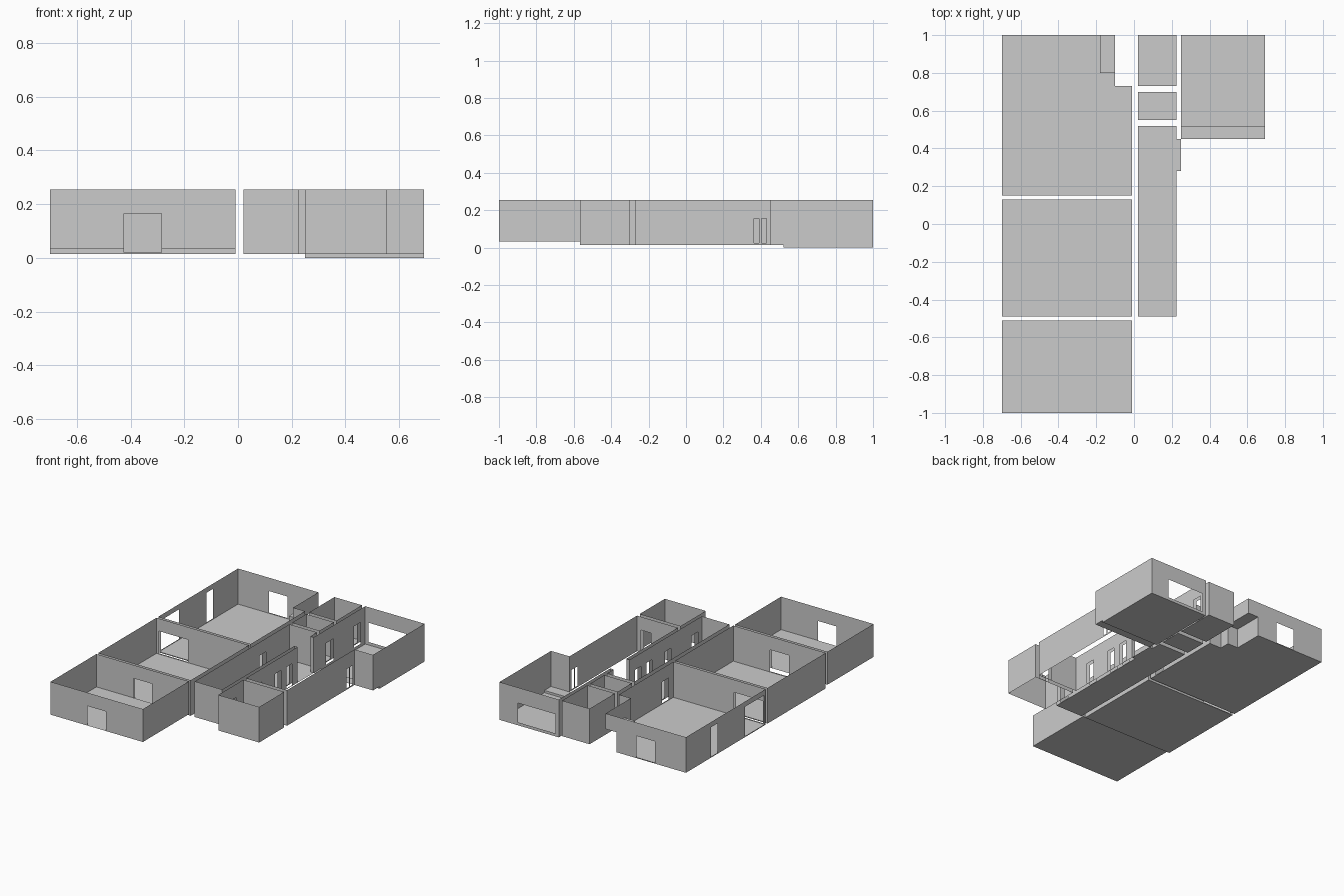
import bpy, bmesh

if "Cube" in bpy.data.objects:
    bpy.data.objects.remove(bpy.data.objects["Cube"])

TOP, LOW = 0.255, 0.015


def quad(bm, pts):
    bm.faces.new([bm.verts.new(p) for p in pts])


def wall(bm, p, q, z0, z1, holes=()):
    """Thin wall from p to q; holes are (start, end, bottom, top) along its varying axis."""
    axis = 0 if abs(q[0] - p[0]) > abs(q[1] - p[1]) else 1
    a, b = p[axis], q[axis]
    us = sorted({a, b, *(u for h in holes for u in h[:2])}, reverse=a > b)
    zs = sorted({z0, z1, *(max(z, z0) for h in holes for z in h[2:])})

    def pt(u, z):
        return (u, p[1], z) if axis == 0 else (p[0], u, z)

    for u0, u1 in zip(us, us[1:]):
        for w0, w1 in zip(zs, zs[1:]):
            um, wm = (u0 + u1) / 2, (w0 + w1) / 2
            if any(h[0] < um < h[1] and h[2] < wm < h[3] for h in holes):
                continue
            quad(bm, [pt(u0, w0), pt(u1, w0), pt(u1, w1), pt(u0, w1)])


def finish(bm, name):
    bmesh.ops.remove_doubles(bm, verts=bm.verts, dist=0.0005)
    me = bpy.data.meshes.new(name)
    bm.to_mesh(me)
    bm.free()
    bpy.context.collection.objects.link(bpy.data.objects.new(name, me))


def room(name, corners, z=LOW, holes={}, floor=True, bottoms={}, skip=()):
    """Closed outline of walls; holes and bottoms are keyed by wall index."""
    bm = bmesh.new()
    n = len(corners)
    for i in range(n):
        if i not in skip:
            wall(bm, corners[i], corners[(i + 1) % n], bottoms.get(i, z), TOP, holes.get(i, ()))
    if floor:
        quad(bm, [(x, y, z) for x, y in corners])
    finish(bm, name)


def rect(x0, x1, y0, y1):
    # wall order: front, right, back, left
    return [(x0, y0), (x1, y0), (x1, y1), (x0, y1)]


# Shared openings between neighbouring rooms
mid_door = (-0.425, -0.285, 0.02, 0.165)
wide_door = (-0.68, -0.465, 0.02, 0.17)
hall_door = (0.20, 0.27, 0.02, 0.165)
side_door = (-0.45, -0.38, 0.02, 0.165)
bath_door = (0.58, 0.66, 0.02, 0.165)
store_door = (0.88, 0.95, 0.02, 0.165)
inner_door = (0.45, 0.525, 0.02, 0.165)
slots = [(y, y + 0.06, 0.02, 0.165) for y in (-0.16, 0.04, 0.16)]

# Left-hand rooms
room("front_room", rect(-0.70, -0.01, -1.0, -0.51), z=0.033,
     holes={0: [mid_door], 2: [mid_door]})
room("middle_room", rect(-0.70, -0.01, -0.49, 0.13),
     holes={0: [mid_door], 2: [wide_door]})

# Back room with a raised ledge in its far corner
SHELF = 0.15
bm = bmesh.new()
outline = [(-0.70, 0.15), (-0.01, 0.15), (-0.01, 0.73), (-0.10, 0.73), (-0.10, 0.80),
           (-0.10, 1.0), (-0.18, 1.0), (-0.70, 1.0)]
openings = {0: [wide_door], 1: [hall_door], 6: [(-0.47, -0.33, 0.02, 0.165)],
            7: [(0.17, 0.37, 0.02, 0.22), (0.665, 0.735, 0.02, 0.22)]}
for i, p in enumerate(outline):
    wall(bm, p, outline[(i + 1) % 8], SHELF if i in (4, 5) else LOW, TOP, openings.get(i, ()))
wall(bm, (-0.18, 0.80), (-0.10, 0.80), LOW, SHELF)
wall(bm, (-0.18, 0.80), (-0.18, 1.0), LOW, SHELF)
quad(bm, [(x, y, SHELF) for x, y in rect(-0.18, -0.10, 0.80, 1.0)])
floor = outline[:5] + [(-0.18, 0.80), (-0.18, 1.0), (-0.70, 1.0)]
quad(bm, [(x, y, LOW) for x, y in floor])
finish(bm, "back_room")

# Corridor with a passage stub to the right
room("corridor", [(0.02, -0.49), (0.225, -0.49), (0.225, 0.28), (0.25, 0.28), (0.25, 0.45),
                  (0.225, 0.45), (0.225, 0.52), (0.02, 0.52)],
     holes={1: slots + [side_door], 7: [hall_door]}, skip=(3,))

# Small rooms behind the corridor
room("bath_room", rect(0.02, 0.225, 0.55, 0.70), holes={1: [bath_door]})
room("store_room", rect(0.02, 0.225, 0.73, 1.0), holes={1: [store_door]})

# Floorless side room at the front right
room("side_room", rect(0.25, 0.555, -0.567, -0.30), floor=False,
     holes={2: [inner_door], 3: [side_door]})

# L-shaped living room: floorless front part, stepped floor at the back
bm = bmesh.new()
path = [(0.25, 0.28), (0.25, -0.27), (0.555, -0.27), (0.555, 0.45), (0.693, 0.45),
        (0.693, 0.52), (0.693, 1.0), (0.25, 1.0), (0.25, 0.52), (0.25, 0.45)]
windows = [(0.363, 0.39, 0.025, 0.155), (0.403, 0.43, 0.025, 0.155)]
openings = {0: slots, 1: [inner_door], 2: windows, 6: [(0.275, 0.555, 0.02, 0.15)],
            7: [bath_door, store_door]}
for i in range(len(path) - 1):
    wall(bm, path[i], path[i + 1], 0.0 if i in (5, 6, 7) else LOW, TOP, openings.get(i, ()))
quad(bm, [(x, y, LOW) for x, y in rect(0.25, 0.693, 0.45, 0.52)])
quad(bm, [(x, y, 0.0) for x, y in rect(0.25, 0.693, 0.52, 1.0)])
wall(bm, (0.25, 0.52), (0.693, 0.52), 0.0, LOW)
finish(bm, "living_room")
